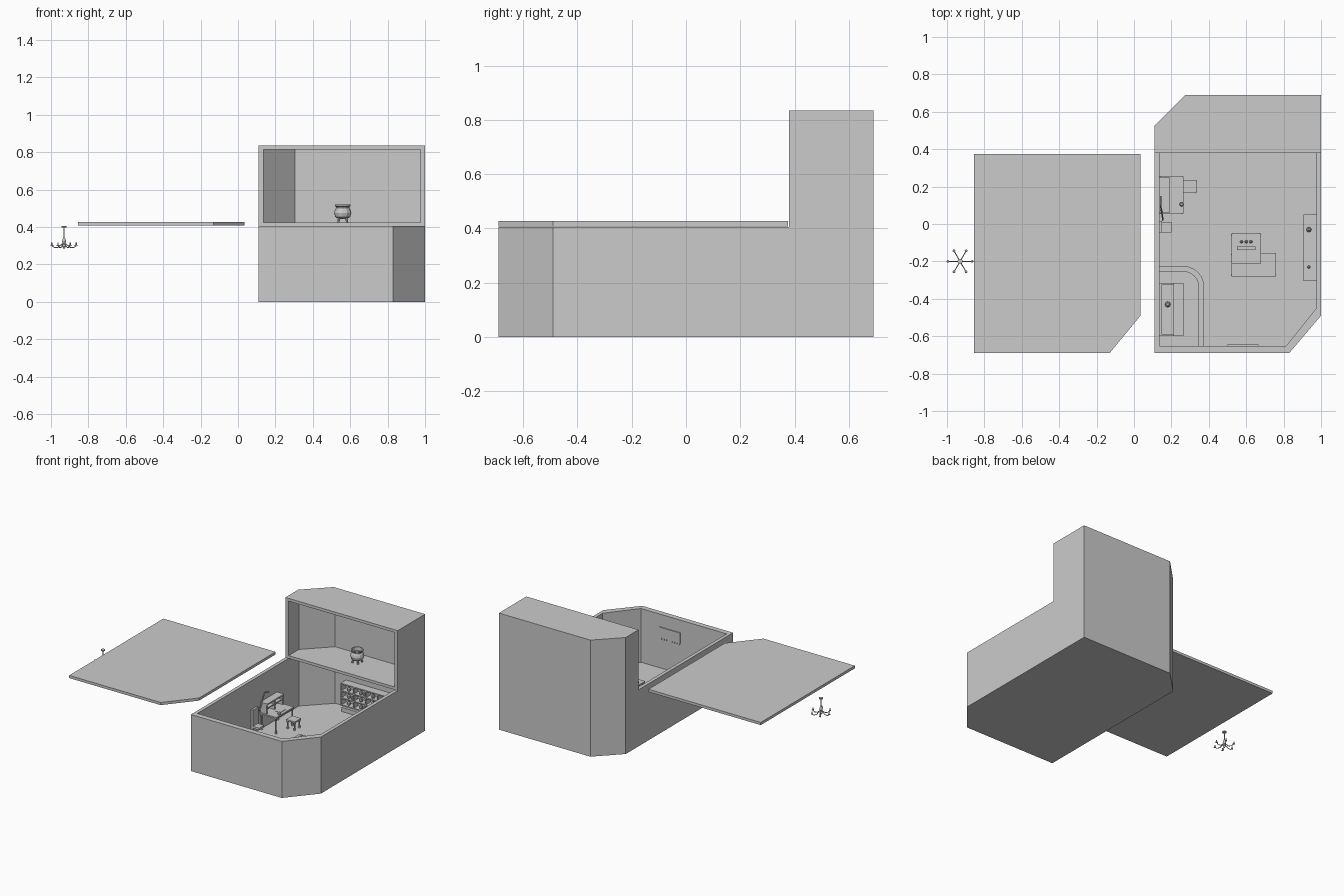
import bpy, bmesh, math
from mathutils import Vector

if "Cube" in bpy.data.objects:
    bpy.data.objects.remove(bpy.data.objects["Cube"])


def mesh_obj(name, bm, smooth=False):
    bmesh.ops.recalc_face_normals(bm, faces=bm.faces)
    me = bpy.data.meshes.new(name)
    bm.to_mesh(me)
    bm.free()
    for p in me.polygons:
        p.use_smooth = smooth
    ob = bpy.data.objects.new(name, me)
    bpy.context.collection.objects.link(ob)
    return ob


def prism(name, pts, z0, z1):
    bm = bmesh.new()
    f = bm.faces.new([bm.verts.new((x, y, z0)) for x, y in pts])
    r = bmesh.ops.extrude_face_region(bm, geom=[f])
    for v in r["geom"]:
        if isinstance(v, bmesh.types.BMVert):
            v.co.z = z1
    return mesh_obj(name, bm)


def box(name, x0, x1, y0, y1, z0, z1):
    return prism(name, [(x0, y0), (x1, y0), (x1, y1), (x0, y1)], z0, z1)


def lathe(name, prof, loc, n=10):
    bm = bmesh.new()
    rings = [[bm.verts.new((loc[0] + r * math.cos(2 * math.pi * i / n),
                            loc[1] + r * math.sin(2 * math.pi * i / n), loc[2] + z))
              for i in range(n)] for r, z in prof]
    for a, b in zip(rings, rings[1:]):
        for i in range(n):
            bm.faces.new((a[i], a[(i + 1) % n], b[(i + 1) % n], b[i]))
    bm.faces.new(rings[0])
    bm.faces.new(rings[-1])
    return mesh_obj(name, bm)


def rod(name, a, b, r, n=6):
    ob = lathe(name, [(r, 0), (r, (Vector(b) - Vector(a)).length)], (0, 0, 0), n)
    ob.rotation_euler = (Vector(b) - Vector(a)).to_track_quat('Z', 'Y').to_euler()
    ob.location = a
    return ob


def table(name, x0, x1, y0, y1, z0, z1, t=0.01):
    box(name + "_top", x0, x1, y0, y1, z1 - t, z1)
    for x in (x0 + .008, x1 - .008):
        for y in (y0 + .008, y1 - .008):
            lathe(name + "_leg", [(.008, 0), (.005, .02), (.005, z1 - t - z0 - .02),
                                  (.009, z1 - t - z0)], (x, y, z0), 8)


def bottle(name, x, y, z, s=1.0):
    lathe(name, [(.010 * s, 0), (.014 * s, .01 * s), (.012 * s, .02 * s),
                 (.005 * s, .026 * s), (.006 * s, .036 * s)], (x, y, z), 8)


F = .02  # floor height

# Room shell: low front walls, tall back walls, floor, upper floor, roof
prism("front_walls", [(.11, .38), (.11, -.69), (.83, -.69), (1, -.49), (1, .38),
                      (.975, .38), (.975, -.45), (.813, -.652), (.135, -.652), (.135, .38)], 0, .405)
back = [(.11, .38), (1, .38), (1, .69), (.275, .69), (.11, .525)]
prism("back_walls", [(.135, .38), (.11, .38), (.11, .525), (.275, .69), (1, .69), (1, .38),
                     (.975, .38), (.975, .665), (.305, .665), (.135, .495)], 0, .835)
prism("roof", back, .815, .835)
prism("upper_floor", back, .405, .425)
prism("floor", [(.11, -.69), (.83, -.69), (1, -.49), (1, .69), (.275, .69), (.11, .525)], 0, F)

# Lifted-off ceiling panel
prism("ceiling_panel", [(-.855, .375), (-.855, -.69), (-.13, -.69), (.035, -.49), (.035, .375)], .408, .427)

# Chandelier
cx, cy = -.93, -.2
lathe("chandelier_plate", [(.014, .398), (.014, .405)], (cx, cy, 0))
rod("chandelier_stem", (cx, cy, .33), (cx, cy, .40), .003)
lathe("chandelier_body", [(.004, .285), (.010, .297), (.006, .308), (.011, .325), (.004, .345)], (cx, cy, 0))
for i in range(6):
    a = math.radians(60 * i)
    dx, dy = math.cos(a), math.sin(a)
    pts = [(cx + dx * r, cy + dy * r, z) for r, z in ((.008, .312), (.03, .292), (.05, .290), (.065, .300))]
    for p, q in zip(pts, pts[1:]):
        rod("chandelier_arm", p, q, .0025)
    lathe("candle", [(.008, 0), (.008, .003), (.0035, .003), (.0035, .017)], pts[-1], 6)

# Cauldron on the upper floor
c = (.56, .55, .425)
lathe("cauldron", [(.022, .018), (.040, .030), (.046, .050), (.042, .068), (.035, .076), (.035, .082),
                   (.042, .088), (.042, .095), (.034, .095), (.033, .07)], c, 12)
for i in range(4):
    a = math.radians(45 + 90 * i)
    rod("cauldron_foot", (c[0] + .032 * math.cos(a), c[1] + .032 * math.sin(a), .425),
        (c[0] + .027 * math.cos(a), c[1] + .027 * math.sin(a), .460), .006)

# Desk with hutch on the left wall, stool beside it
table("desk", .135, .265, .055, .255, F, .14)
box("hutch_back", .135, .145, .06, .25, .14, .215)
box("hutch_top", .135, .19, .06, .25, .205, .215)
for y in (.06, .15, .242):
    box("hutch_side", .145, .185, y, y + .008, .14, .205)
box("hutch_shelf", .145, .18, .06, .25, .172, .178)
box("desk_paper", .205, .245, .13, .19, .14, .143)
lathe("ink_pot", [(.010, 0), (.012, .01), (.006, .018)], (.255, .105, .14), 8)
table("stool", .265, .335, .165, .235, F, .085)

# Wall rack and slanted pole near the desk
box("wall_rack_back", .135, .150, -.045, .015, .06, .20)
box("wall_rack_shelf", .150, .20, -.045, .01, .07, .085)
rod("leaning_pole", (.155, .02, .17), (.142, .10, .27), .004)
rod("leaning_pole_tip", (.142, .10, .27), (.142, .15, .255), .004)

# Curved counter in the front left corner
def arc(r):
    return [(.265 + r * math.cos(math.radians(t)), -.335 + r * math.sin(math.radians(t)))
            for t in range(0, 91, 15)]


prism("counter_base", [(.367, -.652)] + arc(.102) + [(.135, -.233), (.135, -.248)]
      + arc(.087)[::-1] + [(.352, -.652)], F, .128)
prism("counter_top", [(.375, -.652)] + arc(.11) + [(.135, -.225), (.135, -.255)]
      + arc(.08)[::-1] + [(.345, -.652)], .128, .14)

# Cabinet behind the counter
box("cabinet_body", .135, .255, -.595, -.325, F, .11)
box("cabinet_top", .135, .265, -.60, -.315, .11, .12)
box("cabinet_back", .135, .147, -.60, -.315, .12, .20)
for y in (-.60, -.327):
    box("cabinet_side", .147, .215, y, y + .012, .12, .20)
box("cabinet_shelf", .147, .21, -.588, -.327, .155, .161)
bottle("cabinet_bottle", .18, -.43, .161, 1.1)

# Two overlapping low tables in the middle
table("tall_table", .52, .68, -.21, -.05, F, .13)
table("low_table", .52, .76, -.28, -.155, F, .105)
box("tray", .545, .655, -.14, -.07, .13, .136)
box("tray_book", .55, .65, -.14, -.12, .136, .146)
for i in range(3):
    bottle("tray_bottle", .575 + .025 * i, -.095, .136, .6)
box("open_book", .605, .68, -.235, -.185, .105, .113)

# Shelf on the right wall
box("wall_shelf", .905, .975, -.305, .05, .315, .33)
for y in (-.28, .01):
    prism("wall_shelf_bracket", [(.925, y), (.975, y), (.975, y + .012), (.925, y + .012)], .275, .315)
bottle("shelf_bottle", .935, -.03, .33)
bottle("shelf_vial", .935, -.23, .33, .6)

# Banner with fringe on the front wall
box("banner", .50, .665, -.652, -.645, .24, .315)
for i in range(8):
    box("banner_fringe", .503 + .0205 * i, .517 + .0205 * i, -.651, -.646, .228, .24)

# Cubby shelf with pots and lower cabinet on the back wall
X0, X1 = .39, .88
box("cubby_back", X0, X1, .655, .665, .05, .21)
for i in range(6):
    x = X0 + (X1 - X0 - .008) * i / 5
    box("cubby_divider", x, x + .008, .605, .655, .05, .21)
for j in range(4):
    z = .05 + .0507 * j
    box("cubby_board", X0, X1, .605, .655, z, z + .008)
    if j < 3:
        for i in range(5):
            bottle("cubby_pot", X0 + .05 + .0965 * i, .628, z + .008, .9)
            if (i + j) % 2:
                bottle("cubby_pot", X0 + .078 + .0965 * i, .625, z + .008, .6)
box("lower_cabinet", .41, .86, .585, .665, F, .05)
